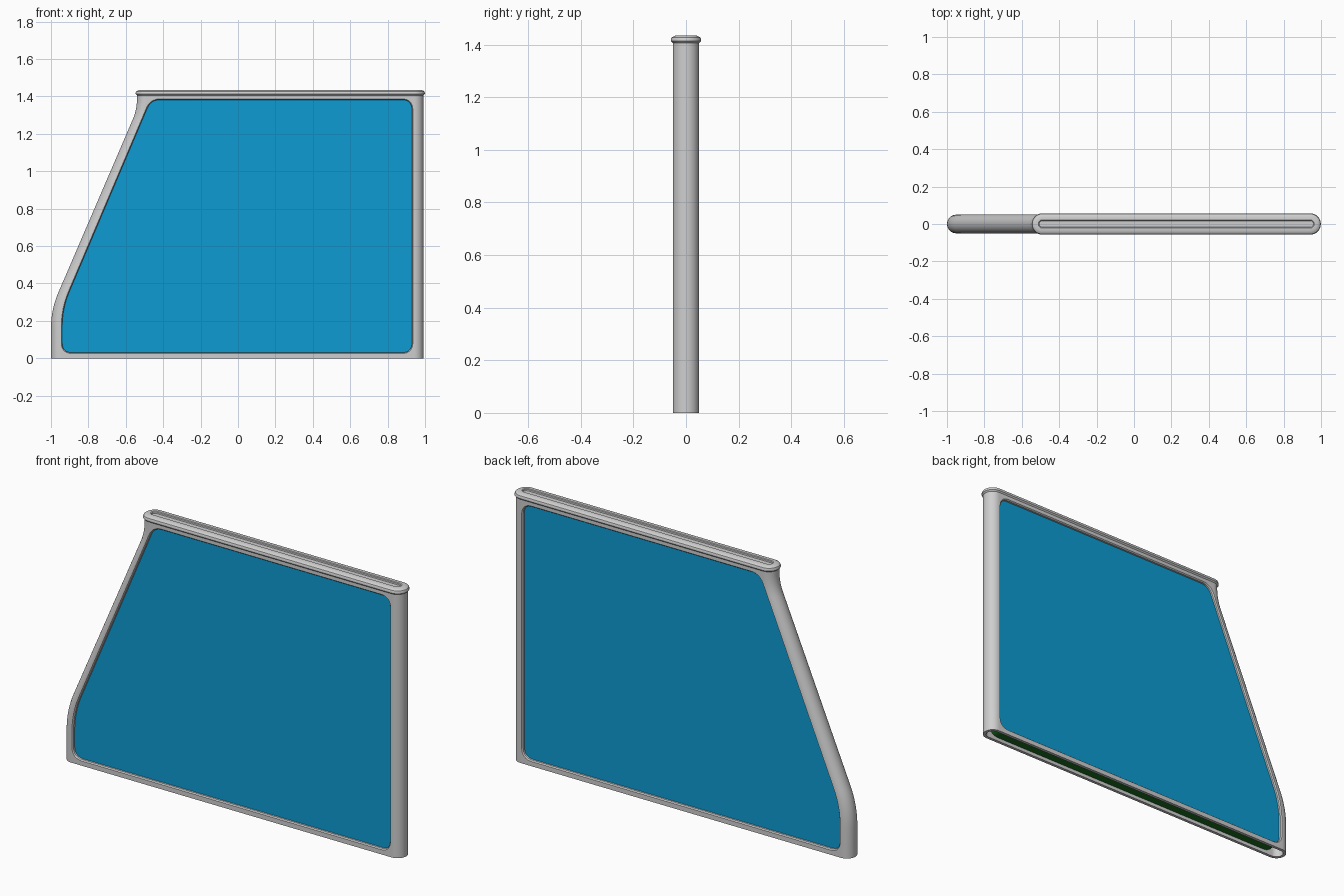
import bpy, bmesh, math
from mathutils import Vector

if "Cube" in bpy.data.objects:
    bpy.data.objects.remove(bpy.data.objects["Cube"])


def material(name, rgb):
    m = bpy.data.materials.new(name)
    m.diffuse_color = (*rgb, 1)
    m.use_nodes = True
    m.node_tree.nodes["Principled BSDF"].inputs["Base Color"].default_value = m.diffuse_color
    return m


GREY = material("light grey frame", (0.62, 0.62, 0.62))
BLUE = material("bright blue panel", (0.004, 0.33, 0.65))
GREEN = material("dark green edge", (0.01, 0.16, 0.015))


def bend(prev, corner, nxt, size, steps=8):
    """Rounded corner as a quadratic curve."""
    p, c, n = Vector(prev), Vector(corner), Vector(nxt)
    a = c + (p - c).normalized() * size
    b = c + (n - c).normalized() * size
    return [a * (1 - t) ** 2 + c * 2 * t * (1 - t) + b * t * t
            for t in (i / steps for i in range(steps + 1))]


def offset(loop, d):
    """Grow a counter-clockwise outline by d."""
    out = []
    for i, p in enumerate(loop):
        t0 = (p - loop[i - 1]).normalized()
        t1 = (loop[(i + 1) % len(loop)] - p).normalized()
        n0, n1 = Vector((t0.y, -t0.x)), Vector((t1.y, -t1.x))
        m = (n0 + n1).normalized()
        out.append(p + m * d / max(m.dot(n0), 0.3))
    return out


def loft(name, rings, mats):
    """Skin a list of equal rings and cap both ends."""
    bm = bmesh.new()
    vs = [[bm.verts.new(p) for p in r] for r in rings]
    n = len(rings[0])
    for a, b in zip(vs, vs[1:]):
        for i in range(n):
            j = (i + 1) % n
            bm.faces.new((a[i], a[j], b[j], b[i]))
    bm.faces.new(vs[0])
    bm.faces.new(vs[-1])
    bmesh.ops.recalc_face_normals(bm, faces=bm.faces[:])
    me = bpy.data.meshes.new(name)
    bm.to_mesh(me)
    bm.free()
    for m in mats:
        me.materials.append(m)
    ob = bpy.data.objects.new(name, me)
    bpy.context.collection.objects.link(ob)
    return ob


def stadium(left, grow, z, right=0.992, half=0.05, seg=16):
    """Horizontal slot-shaped ring with round ends."""
    r = half + grow
    ring = []
    for cx, start in ((right - half, -math.pi / 2), (left + half, math.pi / 2)):
        for i in range(seg + 1):
            a = start + math.pi * i / seg
            ring.append((cx + r * math.cos(a), r * math.sin(a), z))
    return ring


# Leading edge of the body, bottom to top, as (x, z)
low, high, top = (-1, 0.26), (-0.54, 1.33), (-0.54, 1.406)
edge = ([Vector((-1, 0))] + bend((-1, 0), low, high, 0.1)
        + bend(low, high, top, 0.06) + [Vector(top)])

# Frame: hollow inside first, then outer skin, lip and top groove
WALL = 0.016
inner = [stadium(p.x, -WALL, min(p.y, 1.397)) for p in reversed(edge)]
outer = [stadium(p.x, 0, p.y) for p in edge]
lip = [(0.004, 1.410), (0.007, 1.413), (0.007, 1.420), (0.004, 1.427),
       (-0.004, 1.432), (-0.012, 1.435), (-0.028, 1.435),
       (-0.032, 1.432), (-0.033, 1.425)]
frame = loft("frame", inner + outer + [stadium(-0.54, g, z) for g, z in lip], [GREY])

# Window outline in x, z
corners = [((-0.94, 0.03), 0.055), ((0.93, 0.03), 0.055), ((0.93, 1.382), 0.055),
           ((-0.466, 1.382), 0.05), ((-0.94, 0.266), 0.1)]
window = []
for i, (c, size) in enumerate(corners):
    window += bend(corners[i - 1][0], c, corners[(i + 1) % 5][0], size)


def upright(d, y):
    return [(p.x, y, p.y) for p in offset(window, d)]


# Cut the window through both sides with a small chamfer
cutter = loft("window_cutter", [upright(d, y) for d, y in
              ((0.013, -0.06), (0.0, -0.044), (0.0, 0.044), (0.013, 0.06))], [GREY])
cutter.hide_render = True
mod = frame.modifiers.new("window", 'BOOLEAN')
mod.operation, mod.solver, mod.object = 'DIFFERENCE', 'EXACT', cutter
dg = bpy.context.evaluated_depsgraph_get()
cut = bpy.data.meshes.new_from_object(frame.evaluated_get(dg))
frame.modifiers.clear()
frame.data = cut
bpy.data.objects.remove(cutter)

# Panel: blue faces, green around its edge
panel = loft("panel", [upright(0.012, -0.033), upright(0.012, 0.033)], [BLUE, GREEN])
for f in panel.data.polygons:
    f.material_index = 0 if abs(f.normal.y) > 0.5 else 1

# Smooth shading with sharp edges kept
for ob in (frame, panel):
    bpy.ops.object.select_all(action='DESELECT')
    ob.select_set(True)
    bpy.context.view_layer.objects.active = ob
    bpy.ops.object.shade_smooth_by_angle(angle=math.radians(30))
